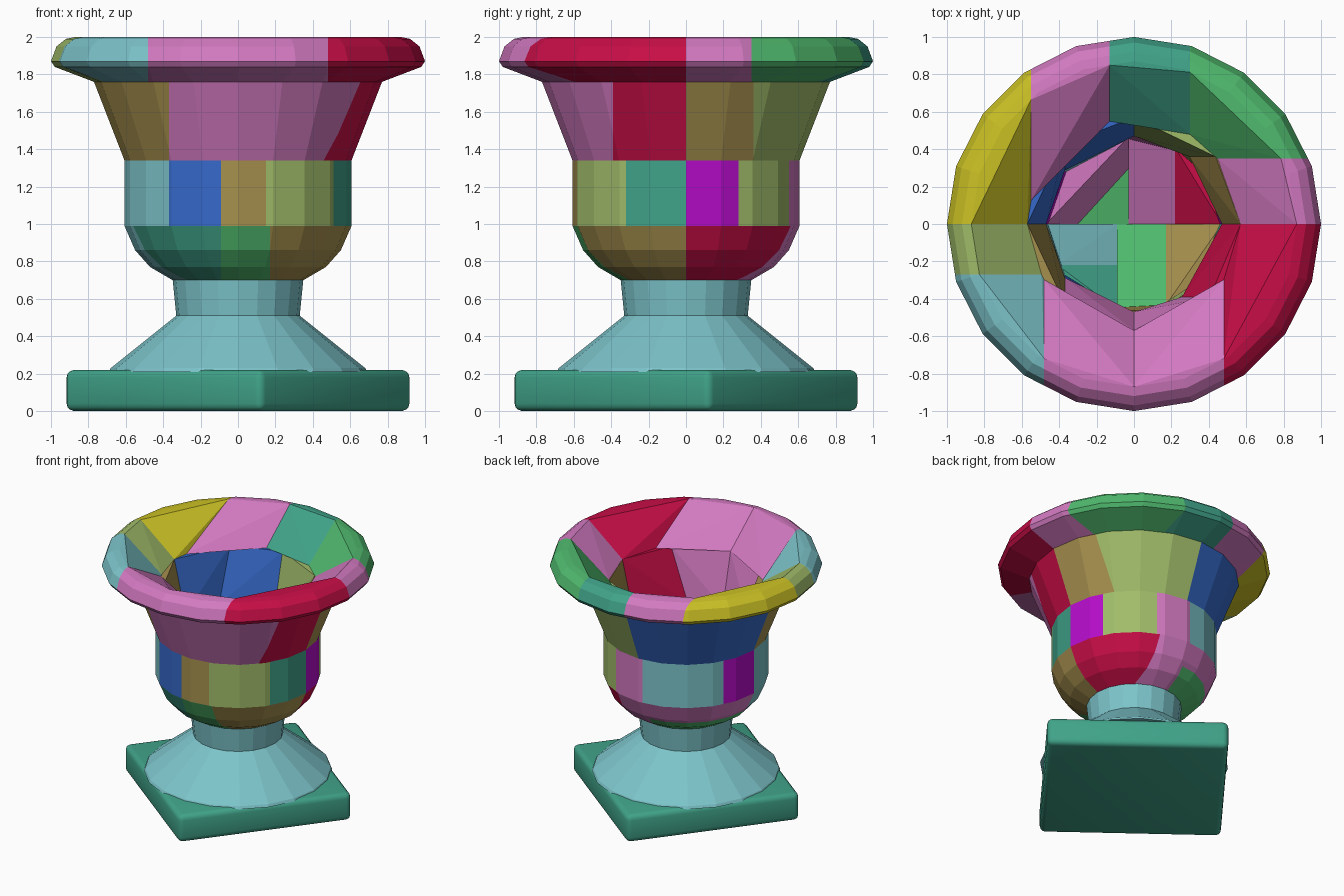
import bpy, bmesh, math
from mathutils import Vector, Matrix

cube = bpy.data.objects.get("Cube")
if cube:
    bpy.data.objects.remove(cube, do_unlink=True)

SIDES = 20
BIG = 9.0

# Materials, from 8-bit colours
PALETTE = {
    "pale_teal": (124, 196, 202), "teal": (64, 163, 137), "pink": (210, 121, 192),
    "crimson": (200, 14, 71), "green": (80, 186, 110), "yellow": (202, 192, 36),
    "olive": (160, 188, 106), "tan": (166, 144, 78), "blue": (54, 106, 202),
    "magenta": (182, 12, 202),
}


def linear(v):
    v /= 255
    return v / 12.92 if v <= 0.04045 else ((v + 0.055) / 1.055) ** 2.4


MATS = {}
for mat_name, rgb in PALETTE.items():
    m = bpy.data.materials.new(mat_name)
    m.use_nodes = True
    col = (*[linear(c) for c in rgb], 1.0)
    m.diffuse_color = col
    bsdf = next(n for n in m.node_tree.nodes if n.type == 'BSDF_PRINCIPLED')
    bsdf.inputs["Base Color"].default_value = col
    bsdf.inputs["Roughness"].default_value = 0.7
    MATS[mat_name] = m


def finish(bm, name, colour):
    bmesh.ops.recalc_face_normals(bm, faces=bm.faces)
    mesh = bpy.data.meshes.new(name)
    bm.to_mesh(mesh)
    bm.free()
    mesh.materials.append(MATS[colour])
    ob = bpy.data.objects.new(name, mesh)
    bpy.context.collection.objects.link(ob)
    return ob


def lathe(profile):
    """Revolve a closed (radius, height) profile around z."""
    bm = bmesh.new()
    vs = [bm.verts.new((r, 0, z)) for r, z in profile]
    es = [bm.edges.new((vs[i], vs[(i + 1) % len(vs)])) for i in range(len(vs))]
    bmesh.ops.spin(bm, geom=vs + es, cent=(0, 0, 0), axis=(0, 0, 1),
                   angle=math.tau, steps=SIDES, use_duplicate=False)
    bmesh.ops.remove_doubles(bm, verts=bm.verts, dist=1e-4)
    return bm


def chunk(name, profile, colour, x=(-BIG, BIG), y=(-BIG, BIG), z=(-BIG, BIG)):
    """Cut a box out of a revolved band and wrap it as one faceted convex block."""
    bm = lathe(profile)
    for axis, (lo, hi) in enumerate((x, y, z)):
        for value, sign in ((lo, -1), (hi, 1)):
            if abs(value) < BIG:
                co, no = Vector(), Vector()
                co[axis], no[axis] = value, sign
                bmesh.ops.bisect_plane(bm, geom=bm.verts[:] + bm.edges[:] + bm.faces[:],
                                       dist=1e-5, plane_co=co, plane_no=no, clear_outer=True)
    points = [v.co.copy() for v in bm.verts]
    bm.free()
    hull = bmesh.new()
    for p in points:
        hull.verts.new(p)
    bmesh.ops.remove_doubles(hull, verts=hull.verts, dist=1e-4)
    bmesh.ops.convex_hull(hull, input=hull.verts)
    bmesh.ops.delete(hull, geom=[v for v in hull.verts if not v.link_faces], context='VERTS')
    bmesh.ops.dissolve_limit(hull, angle_limit=math.radians(1),
                             verts=hull.verts, edges=hull.edges)
    return finish(hull, name, colour)


# Square plinth, turned and rounded
bm = bmesh.new()
bmesh.ops.create_cube(bm, size=1, matrix=Matrix.Rotation(math.radians(-37.5), 4, 'Z')
                      @ Matrix.Translation((0, 0, 0.11)) @ Matrix.Diagonal((1.33, 1.33, 0.22, 1)))
bmesh.ops.bevel(bm, geom=bm.edges[:], offset=0.04, segments=3, profile=0.5, affect='EDGES')
plinth = finish(bm, "plinth", "teal")

# Flared foot and neck
finish(lathe([(0, 0.21), (0.69, 0.21), (0.68, 0.23), (0.33, 0.51), (0.35, 0.71), (0, 0.71)]),
       "foot_and_neck", "pale_teal")

# Wall cross-sections of the four stacked bands
LOWER = [(0, 0.79), (0.30, 0.83), (0.47, 0.99), (0.607, 0.99), (0.55, 0.86), (0.47, 0.77), (0.35, 0.70)]
UPPER = [(0.46, 0.99), (0.48, 1.34), (0.607, 1.34), (0.607, 0.99)]
FUNNEL = [(0.47, 1.34), (0.57, 1.76), (0.77, 1.76), (0.607, 1.34)]
RIM = [(0.57, 1.76), (0.77, 1.76), (0.91, 1.83), (0.98, 1.84), (1.0, 1.87),
       (0.97, 1.95), (0.92, 1.99), (0.87, 2.0)]

FRONT, BACK = (-BIG, 0), (0, BIG)

# Each block: colour, x range, y range, optional z range
BANDS = {
    "lower_bowl": (LOWER, [
        ("pale_teal", (-BIG, -0.09), (-0.22, 0)),
        ("teal", (-BIG, -0.09), (-BIG, -0.22)),
        ("green", (-0.09, 0.17), FRONT),
        ("tan", (0.17, BIG), FRONT),
        ("crimson", (0.22, BIG), BACK),
        ("pink", (-0.03, 0.22), BACK),
        ("pink", (-BIG, -0.03), BACK, (0.83, BIG)),
        ("green", (-BIG, -0.03), BACK, (-BIG, 0.83)),
    ]),
    "upper_bowl": (UPPER, [
        ("pale_teal", (-BIG, -0.37), FRONT),
        ("blue", (-0.37, -0.09), FRONT),
        ("tan", (-0.09, 0.15), FRONT),
        ("olive", (0.15, BIG), (-BIG, -0.32)),
        ("teal", (0.15, BIG), (-0.32, 0)),
        ("magenta", (0.24, BIG), (0, 0.28)),
        ("olive", (0.24, BIG), (0.28, BIG)),
        ("pink", (-0.03, 0.24), BACK),
        ("pale_teal", (-BIG, -0.03), (0.28, BIG)),
        ("magenta", (-BIG, -0.03), (0, 0.28)),
    ]),
    "funnel": (FUNNEL, [
        ("tan", (-BIG, -0.37), FRONT),
        ("pink", (-0.37, 0), FRONT),
        ("pink", (0, BIG), (-BIG, -0.39)),
        ("crimson", (0, BIG), (-0.39, 0)),
        ("tan", (0, BIG), (0, 0.36)),
        ("olive", (0, BIG), (0.36, BIG)),
        ("blue", (-0.37, 0), BACK),
        ("blue", (-BIG, -0.37), BACK),
    ]),
    "rim": (RIM, [
        ("pink", (-0.48, 0), FRONT),
        ("pink", (0, 0.48), FRONT),
        ("crimson", (0.48, BIG), FRONT),
        ("pink", (0.30, BIG), (0, 0.35)),
        ("green", (0.30, BIG), (0.35, BIG)),
        ("teal", (-0.13, 0.30), BACK),
        ("pink", (-0.55, -0.13), BACK),
        ("yellow", (-BIG, -0.55), BACK),
        ("olive", (-BIG, -0.48), (-0.27, 0)),
        ("pale_teal", (-BIG, -0.48), (-BIG, -0.27)),
    ]),
}
for band, (profile, blocks) in BANDS.items():
    for i, (colour, *box) in enumerate(blocks, 1):
        chunk(f"{band}_block_{i}", profile, colour, *box)

# Soft plinth edges
bpy.ops.object.select_all(action='DESELECT')
plinth.select_set(True)
bpy.context.view_layer.objects.active = plinth
bpy.ops.object.shade_smooth_by_angle(angle=math.radians(35))
